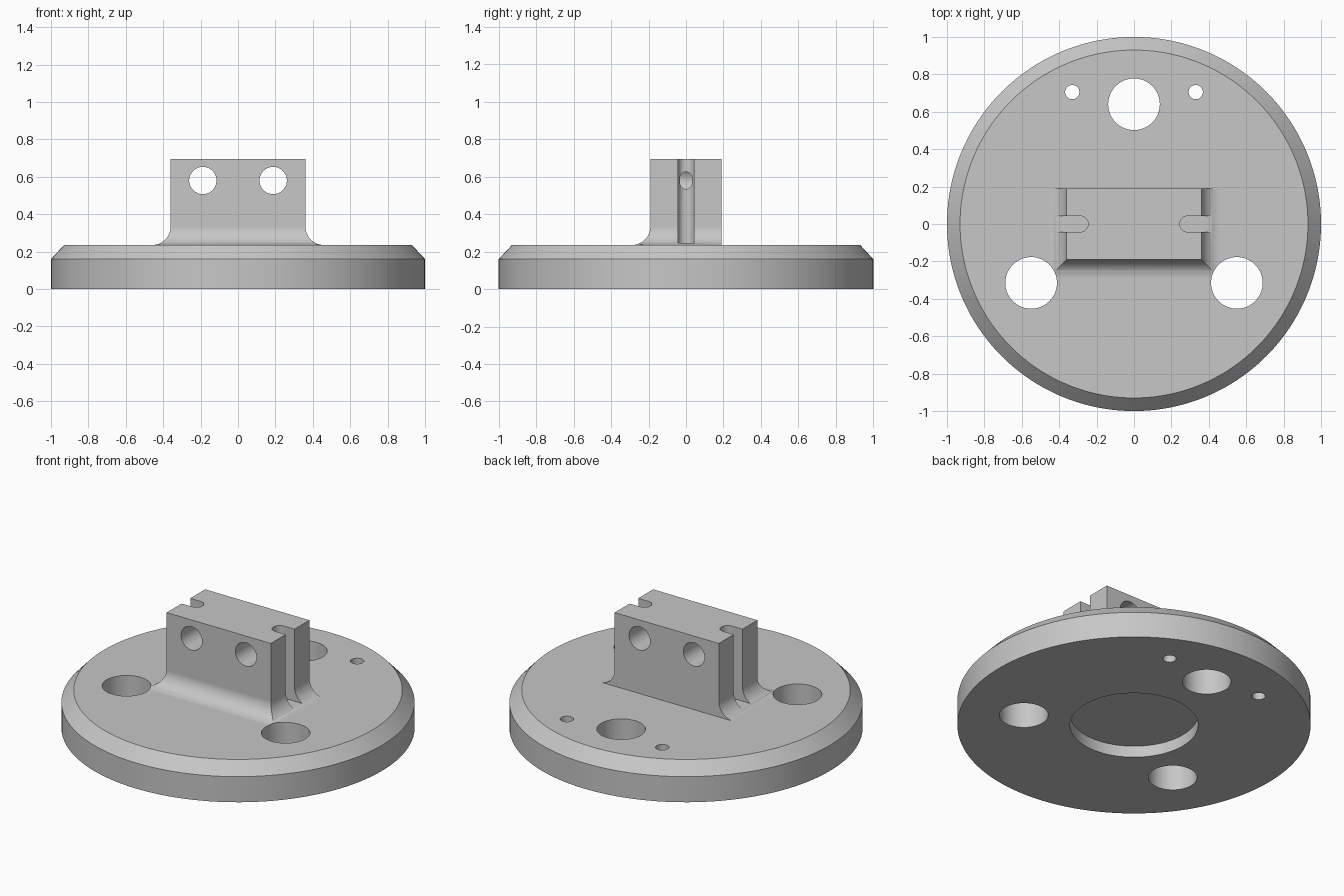
import bpy
import bmesh
import math
from mathutils import Matrix

if "Cube" in bpy.data.objects:
    bpy.data.objects.remove(bpy.data.objects["Cube"], do_unlink=True)

DISC_TOP = 0.235
BLOCK_X, BLOCK_Y, BLOCK_TOP = 0.36, 0.19, 0.695
FILLET = 0.1

grey = bpy.data.materials.new("plain grey")
grey.use_nodes = True
colour = (0.57, 0.57, 0.57, 1)
grey.diffuse_color = colour
grey.node_tree.nodes["Principled BSDF"].inputs["Base Color"].default_value = colour


def loft(name, rings):
    """Solid skinned through closed rings of points, capped at both ends."""
    bm = bmesh.new()
    rows = [[bm.verts.new(p) for p in ring] for ring in rings]
    for low, high in zip(rows, rows[1:]):
        n = len(low)
        for i in range(n):
            j = (i + 1) % n
            bm.faces.new((low[i], low[j], high[j], high[i]))
    bm.faces.new(rows[0][::-1])
    bm.faces.new(rows[-1])
    bmesh.ops.recalc_face_normals(bm, faces=bm.faces)
    mesh = bpy.data.meshes.new(name)
    bm.to_mesh(mesh)
    bm.free()
    mesh.materials.append(grey)
    obj = bpy.data.objects.new(name, mesh)
    bpy.context.collection.objects.link(obj)
    return obj


def circle(r, z, n):
    steps = [2 * math.pi * i / n for i in range(n)]
    return [(r * math.cos(a), r * math.sin(a), z) for a in steps]


def cylinder(name, x, y, r, z0, z1, n=64):
    obj = loft(name, [circle(r, z0, n), circle(r, z1, n)])
    obj.data.transform(Matrix.Translation((x, y, 0)))
    return obj


def combine(target, tool, operation):
    tool.hide_render = True
    mod = target.modifiers.new(operation, 'BOOLEAN')
    mod.operation = operation
    mod.solver = 'EXACT'
    mod.object = tool
    bpy.context.view_layer.objects.active = target
    bpy.ops.object.modifier_apply(modifier=mod.name)
    bpy.data.objects.remove(tool, do_unlink=True)


# Chamfered round base
base = loft("flanged_base", [circle(1, 0, 160), circle(1, 0.16, 160),
                             circle(0.93, DISC_TOP, 160)])


# Upright block, flared at the sides and front, straight at the back
def block_ring(flare, z):
    x, front = BLOCK_X + flare, -BLOCK_Y - flare
    return [(-x, front, z), (x, front, z), (x, BLOCK_Y, z), (-x, BLOCK_Y, z)]


rings = [block_ring(FILLET, 0.15)]
for i in range(17):
    a = math.pi / 2 * i / 16
    rings.append(block_ring(FILLET * (1 - math.sin(a)),
                            DISC_TOP + FILLET * (1 - math.cos(a))))
rings.append(block_ring(0, BLOCK_TOP))
combine(base, loft("upright_block", rings), 'UNION')

# Vertical holes through the base and the shallow recess underneath
holes = [(0, 0.64, 0.138), (-0.55, -0.315, 0.138), (0.55, -0.315, 0.138),
         (-0.33, 0.705, 0.038), (0.33, 0.705, 0.038)]
for x, y, r in holes:
    combine(base, cylinder("hole_cutter", x, y, r, -0.1, 0.9), 'DIFFERENCE')
combine(base, cylinder("recess_cutter", 0, 0, 0.363, -0.1, 0.072, 96), 'DIFFERENCE')

for side in (-1, 1):
    # Round-ended slot down each end of the block
    r = 0.043
    profile = [(0.6, r)]
    for i in range(17):
        a = math.pi / 2 + math.pi * i / 16
        profile.append((0.288 + r * math.cos(a), r * math.sin(a)))
    profile.append((0.6, -r))
    slot = loft("slot_cutter", [[(side * x, y, z) for x, y in profile]
                                for z in (0.245, 0.8)])
    combine(base, slot, 'DIFFERENCE')

    # Cross hole from front to back
    bore = cylinder("bore_cutter", 0, 0, 0.073, -0.4, 0.4)
    bore.data.transform(Matrix.Translation((side * 0.188, 0, 0.58))
                        @ Matrix.Rotation(math.pi / 2, 4, 'X'))
    combine(base, bore, 'DIFFERENCE')

# Smooth curved walls, crisp edges
bpy.ops.object.select_all(action='DESELECT')
base.select_set(True)
bpy.context.view_layer.objects.active = base
bpy.ops.object.shade_smooth_by_angle(angle=math.radians(30))
weighted = base.modifiers.new("face_weighted_normals", 'WEIGHTED_NORMAL')
weighted.keep_sharp = True
